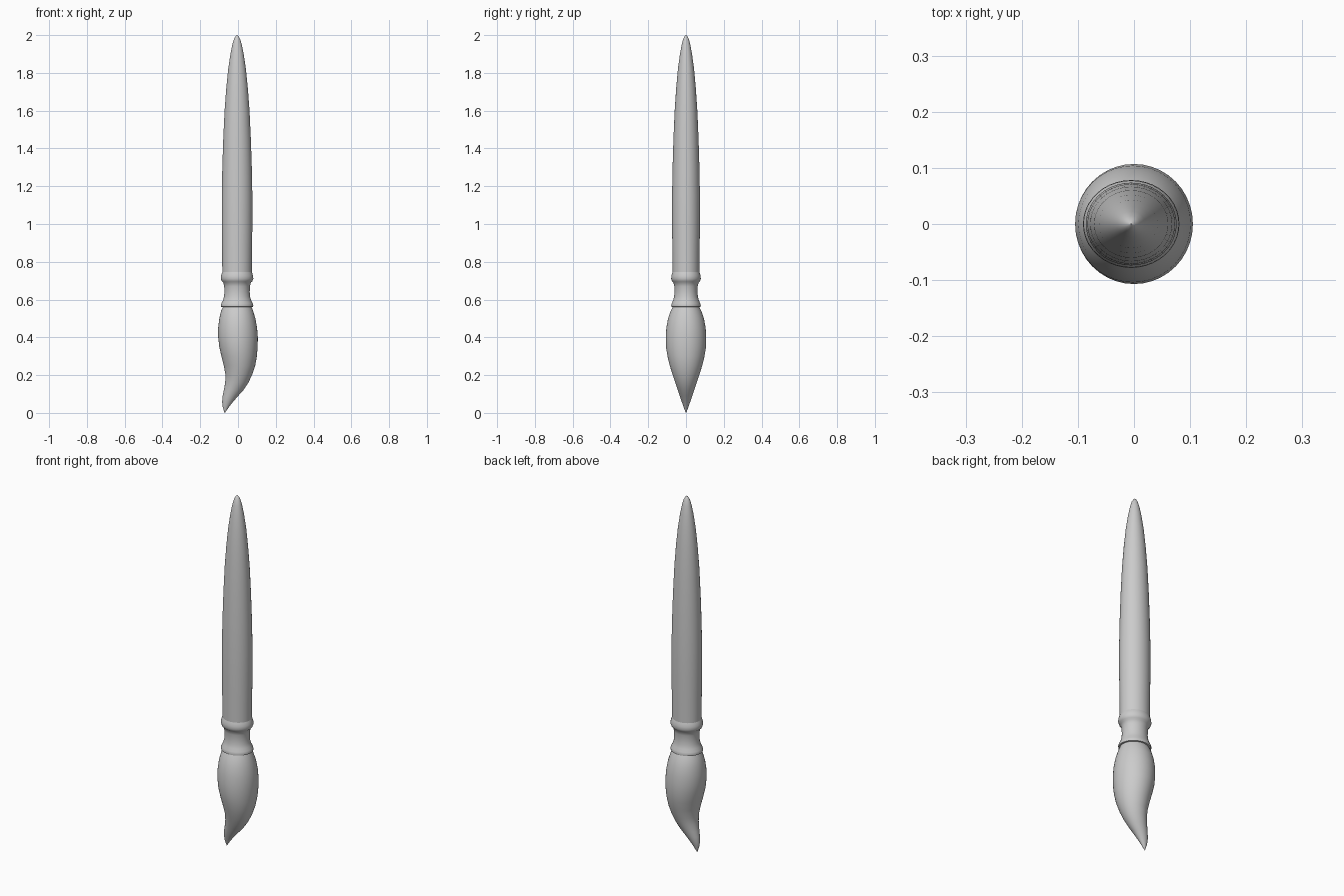
import bpy, bmesh
from math import sin, cos, pi

SEG = 40


def loft(name, sections):
    """Skin elliptical sections (z, x_min, x_max, y_radius); both ends closed."""
    bm = bmesh.new()
    rings = []
    for z, x0, x1, ry in sections:
        cx, rx = (x0 + x1) / 2, (x1 - x0) / 2
        rings.append([bm.verts.new((cx + rx * cos(2 * pi * i / SEG),
                                    ry * sin(2 * pi * i / SEG), z))
                      for i in range(SEG)])
    for a, b in zip(rings, rings[1:]):
        for i in range(SEG):
            j = (i + 1) % SEG
            bm.faces.new((a[i], a[j], b[j], b[i]))
    bm.faces.new(rings[0])
    bm.faces.new(rings[-1])
    bmesh.ops.recalc_face_normals(bm, faces=bm.faces)
    mesh = bpy.data.meshes.new(name)
    bm.to_mesh(mesh)
    bm.free()
    obj = bpy.data.objects.new(name, mesh)
    bpy.context.collection.objects.link(obj)
    bpy.ops.object.select_all(action='DESELECT')
    obj.select_set(True)
    bpy.context.view_layer.objects.active = obj
    bpy.ops.object.shade_smooth_by_angle(angle=0.7)
    return obj


def turned(name, profile):
    """Slightly oval turned part from (z, radius) pairs."""
    return loft(name, [(z, -0.005 - r, -0.005 + r, r * 0.91) for z, r in profile])


# Long tapered handle
turned("handle", [(0.73, 0.078), (0.85, 0.079), (1.0, 0.081), (1.15, 0.081),
                  (1.3, 0.078), (1.45, 0.073), (1.6, 0.066), (1.72, 0.057),
                  (1.82, 0.047), (1.9, 0.035), (1.95, 0.025), (1.98, 0.016),
                  (1.995, 0.007), (2.0, 0.001)])

# Waisted collar with a rounded band at the top and a flared lip below
turned("ferrule", [(0.56, 0.076), (0.562, 0.085), (0.57, 0.086), (0.58, 0.083),
                   (0.595, 0.075), (0.615, 0.069), (0.64, 0.067), (0.67, 0.068),
                   (0.69, 0.073), (0.697, 0.081), (0.71, 0.086), (0.725, 0.085),
                   (0.738, 0.081), (0.748, 0.077)])

# Full bristle head sweeping to a hooked point
loft("bristles", [(0.565, -0.078, 0.07, 0.068), (0.54, -0.089, 0.08, 0.081),
                  (0.5, -0.099, 0.092, 0.095), (0.45, -0.105, 0.101, 0.104),
                  (0.4, -0.105, 0.105, 0.107), (0.35, -0.099, 0.104, 0.106),
                  (0.3, -0.088, 0.1, 0.098), (0.25, -0.075, 0.091, 0.086),
                  (0.2, -0.066, 0.074, 0.07), (0.16, -0.068, 0.055, 0.057),
                  (0.12, -0.075, 0.028, 0.043), (0.09, -0.081, 0.001, 0.033),
                  (0.06, -0.084, -0.025, 0.023), (0.035, -0.082, -0.045, 0.014),
                  (0.015, -0.076, -0.059, 0.007), (0.0, -0.071, -0.069, 0.001)])
